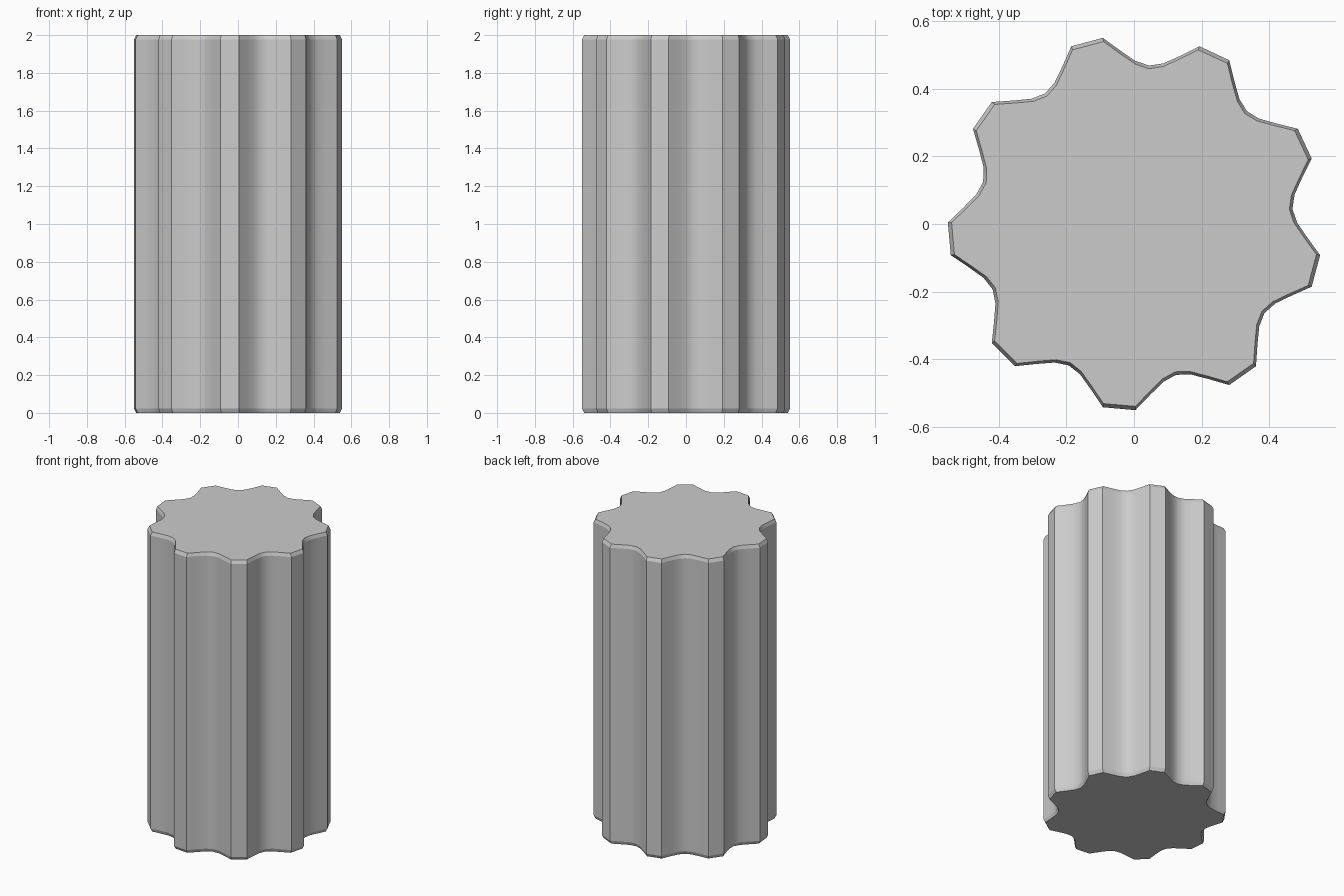
import bpy, bmesh
from math import sin, cos, pi, radians

if "Cube" in bpy.data.objects:
    bpy.data.objects.remove(bpy.data.objects["Cube"])

R, DEPTH, H = 0.5545, 0.0885, 2.0      # land radius, flute depth, height
BEVEL_H, INSET = 0.022, 0.98           # rim chamfer

# Cross-section: nine flutes of 30 degrees separated by flat 10 degree lands
profile = []
for i in range(9):
    for k in range(7):
        a = radians(-90 + 40 * i + 5 * k)
        r = R - DEPTH * sin(pi * k / 6)
        profile.append((r * cos(a), r * sin(a)))
cx = (max(p[0] for p in profile) + min(p[0] for p in profile)) / 2
cy = (max(p[1] for p in profile) + min(p[1] for p in profile)) / 2

# Stack of rings: chamfered foot, straight shaft, chamfered top
bm = bmesh.new()
rings = []
for z, s in ((0, INSET), (BEVEL_H, 1), (H - BEVEL_H, 1), (H, INSET)):
    rings.append([bm.verts.new((x * s - cx, y * s - cy, z)) for x, y in profile])
n = len(profile)
for lo, hi in zip(rings, rings[1:]):
    for i in range(n):
        j = (i + 1) % n
        bm.faces.new((lo[i], lo[j], hi[j], hi[i]))
bm.faces.new(rings[0][::-1])
bm.faces.new(rings[-1])

mesh = bpy.data.meshes.new("fluted_shaft")
bm.to_mesh(mesh)
bm.free()
shaft = bpy.data.objects.new("fluted_shaft", mesh)
bpy.context.collection.objects.link(shaft)

# Smooth flutes, crisp land edges and rims
bpy.context.view_layer.objects.active = shaft
shaft.select_set(True)
bpy.ops.object.shade_smooth_by_angle(angle=radians(30))
# Keep the chamfer faces flat and distinct
for e in mesh.edges:
    za, zb = (mesh.vertices[v].co.z for v in e.vertices)
    if abs(za - zb) < 1e-5:
        e.use_edge_sharp = True
